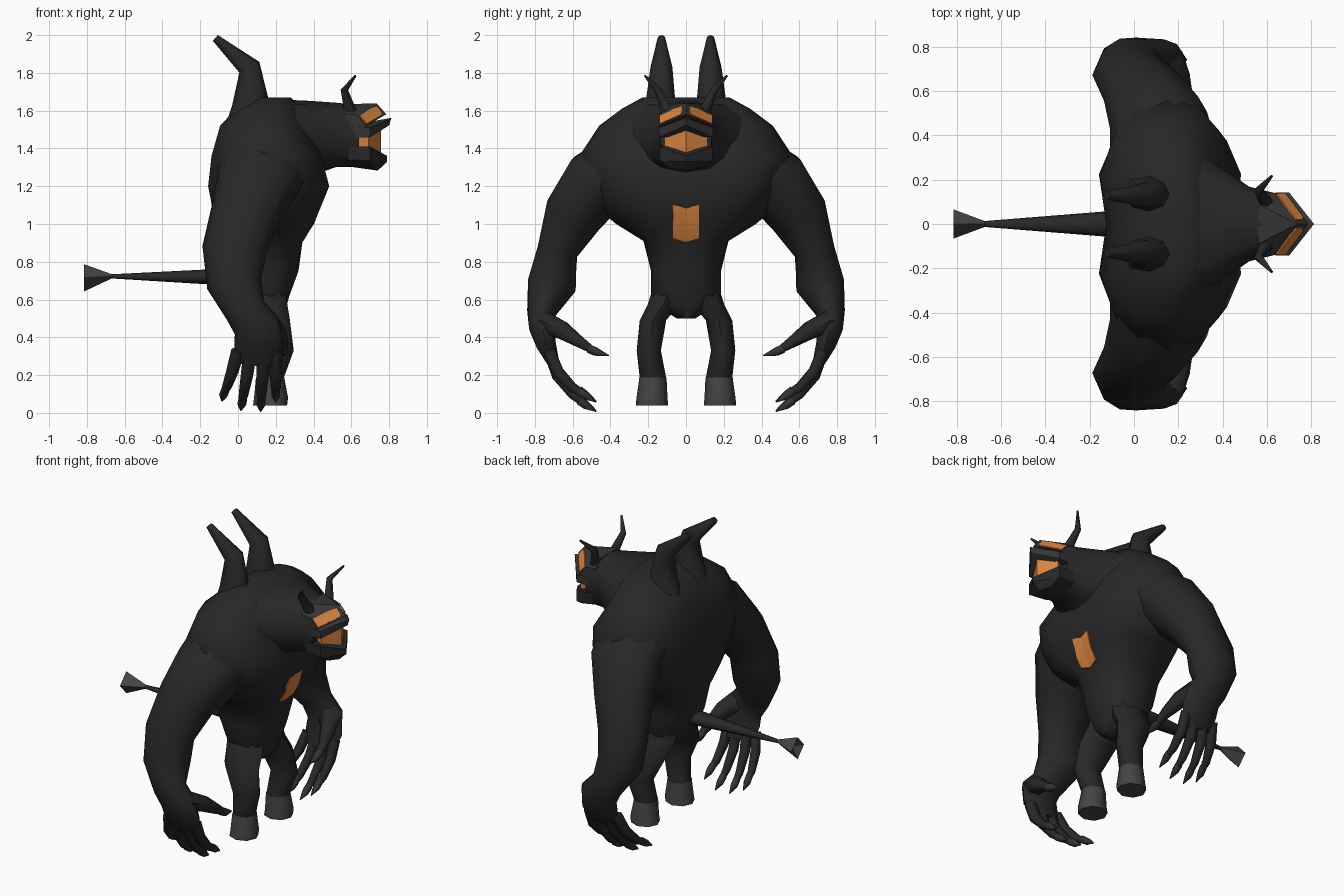
import bpy, bmesh, math
from mathutils import Vector

def material(name, rgb):
    m = bpy.data.materials.new(name)
    m.diffuse_color = (*rgb, 1)
    return m

HIDE = material("charcoal hide", (0.021, 0.021, 0.021))
RIM = material("dark grey claw", (0.034, 0.034, 0.034))
HOOF = material("grey hoof", (0.058, 0.058, 0.058))
GLOW = material("orange glow", (0.70, 0.23, 0.05))
X, Y, Z = Vector((1, 0, 0)), Vector((0, 1, 0)), Vector((0, 0, 1))

def finish(bm, name, mat, angle):
    bmesh.ops.recalc_face_normals(bm, faces=bm.faces)
    me = bpy.data.meshes.new(name)
    bm.to_mesh(me)
    bm.free()
    me.materials.append(mat)
    me.shade_smooth()
    me.set_sharp_from_angle(angle=math.radians(angle))
    ob = bpy.data.objects.new(name, me)
    bpy.context.collection.objects.link(ob)
    return ob

def spow(v, p):
    return math.copysign(abs(v) ** (2 / p), v)

def tube(name, secs, mat=HIDE, ref=X, axis=None, n=8, p=2.0, mirror=False, angle=62):
    """Loft of sections (x, y, z, radius along ref, other radius)."""
    bm = bmesh.new()
    cs = [Vector(s[:3]) for s in secs]
    for side in ((1, -1) if mirror else (1,)):
        rings = []
        for i, s in enumerate(secs):
            a, b = cs[max(i - 1, 0)], cs[min(i + 1, len(cs) - 1)]
            t = axis or (b - a).normalized()
            u = (ref - t * ref.dot(t)).normalized()
            v = t.cross(u)
            ring = []
            for k in range(n):
                w = 2 * math.pi * k / n
                co = cs[i] + u * s[3] * spow(math.cos(w), p) + v * s[4] * spow(math.sin(w), p)
                co.y *= side
                ring.append(bm.verts.new(co))
            rings.append(ring)
        for r, q in zip(rings, rings[1:]):
            for k in range(n):
                bm.faces.new((r[k], r[(k + 1) % n], q[(k + 1) % n], q[k]))
        bm.faces.new(rings[0])
        bm.faces.new(rings[-1])
    return finish(bm, name, mat, angle)

def hull(name, pts, mat=HIDE, mirror=True):
    """Convex solid; points are mirrored across the y = 0 plane."""
    bm = bmesh.new()
    allp = {tuple(q) for q in pts}
    if mirror:
        allp |= {(x, -y, z) for x, y, z in allp if y}
    vs = [bm.verts.new(q) for q in sorted(allp)]
    bmesh.ops.convex_hull(bm, input=vs)
    bmesh.ops.delete(bm, geom=[v for v in bm.verts if not v.link_faces], context='VERTS')
    return finish(bm, name, mat, 25)

# Torso: (height, back x, front x, half width, depth of the chest groove)
prof = [(.50, .06, .23, .05, 0), (.56, .02, .255, .14, 0), (.62, -.02, .272, .185, 0),
        (.75, -.09, .32, .185, 0), (.91, -.12, .357, .225, .02), (1.0, -.14, .42, .37, .035),
        (1.06, -.15, .445, .44, .05), (1.2, -.18, .505, .50, .05), (1.36, -.16, .46, .565, .03),
        (1.52, -.11, .37, .46, 0), (1.61, -.01, .34, .34, 0), (1.67, .09, .28, .23, 0)]
torso = tube("torso", [((b + f) / 2, 0, z, (f - b) / 2, w) for z, b, f, w, g in prof],
             axis=Z, n=16, p=2.4)
for i, (z, b, f, w, g) in enumerate(prof):          # chest and spine grooves
    torso.data.vertices[i * 16].co.x -= g
    if .9 < z < 1.6:
        torso.data.vertices[i * 16 + 8].co.x += .055

# Neck and skull
tube("neck", [(.20, 0, 1.42, .42, .24), (.38, 0, 1.452, .265, .20),
              (.52, 0, 1.472, .168, .17), (.64, 0, 1.465, .138, .165)],
     ref=Y, axis=X, n=12, p=2.6)

# Head: brow block, upper lip, mouth, jaw
A, B, C = Vector((.68, .14, 1.52)), Vector((.63, .14, 1.577)), Vector((.735, 0, 1.638))
D = A + C - B
hull("brow", [A, B, C, D, (.56, .14, 1.585), (.56, .09, 1.635), (.56, .14, 1.46)], RIM)
hull("upper_lip", [(.58, .14, 1.52), (.70, .142, 1.51), (.70, .142, 1.46), (.58, .14, 1.455),
                   (.812, 0, 1.562), (.80, 0, 1.522)], RIM)
hull("mouth", [(.69, .115, 1.40), (.69, .115, 1.465), (.757, 0, 1.53), (.757, 0, 1.36),
               (.6, .06, 1.40), (.6, .06, 1.46)], GLOW)
hull("jaw", [(.70, .14, 1.41), (.70, .14, 1.335), (.79, 0, 1.36), (.79, 0, 1.33),
             (.74, 0, 1.283), (.71, .08, 1.295), (.58, .14, 1.41), (.58, .13, 1.34),
             (.58, .05, 1.305)])

# Eyes: thin plates on the slanted brow faces
nrm = (C - B).cross(A - B).normalized()
if nrm.x < 0:
    nrm = -nrm
for side, label in ((1, "left"), (-1, "right")):
    pts = []
    for u, v in ((.03, .12), (.03, .9), (.8, .9), (.88, .7), (.88, .15), (.6, .06)):
        q = B + (C - B) * u + (A - B) * v
        for o in (-.002, .007):
            r = q + nrm * o
            pts.append((r.x, r.y * side, r.z))
    hull(label + "_eye", pts, GLOW, mirror=False)

# Chest plate: two thin halves folded along the chest groove
for side, label in ((1, "left"), (-1, "right")):
    plate = []
    for xc, xe, zc, ze in ((.412, .42, 1.085, 1.10), (.385, .393, 1.0, 1.0), (.337, .351, .905, .925)):
        for o in (.005, -.012):
            plate += [(xc + o, 0, zc), (xe + o, .068 * side, ze)]
    hull(label + "_chest_plate", plate, GLOW, mirror=False)

# Horns on the head and on the back
tube("head_horns", [(.60, .09, 1.58, .035, .035), (.563, .15, 1.71, .02, .022),
                    (.622, .217, 1.785, .006, .006)], n=6, mirror=True)
tube("back_horns", [(.05, .14, 1.44, .12, .14), (.07, .135, 1.63, .08, .10),
                    (.06, .13, 1.83, .058, .06), (-.12, .13, 1.985, .02, .02)],
     ref=Y, n=8, mirror=True)

# Tail with flared tuft
tube("tail", [(.0, 0, .72, .065, .045), (-.15, 0, .72, .055, .04), (-.69, 0, .723, .012, .01)],
     ref=Y, axis=-X)
tube("tail_tuft", [(-.67, 0, .723, .012, .012), (-.815, 0, .715, .066, .072),
                   (-.78, 0, .718, .01, .01)], HOOF, ref=Y, axis=-X, n=4, angle=20)

# Arms down to the palms
tube("arms", [(.14, .28, 1.36, .25, .17), (.11, .47, 1.22, .225, .19),
              (.04, .59, 1.06, .185, .165), (-.02, .68, .86, .17, .112),
              (-.02, .71, .68, .145, .135), (.04, .765, .54, .11, .078),
              (.10, .765, .46, .125, .07), (.11, .74, .36, .13, .055),
              (.10, .70, .26, .10, .032)], n=10, mirror=True)

# Fingers and thumb, each ending in a claw
for i, (x0, x1, dz) in enumerate(((.0, -.085, .05), (.065, .015, .0),
                                  (.135, .12, -.005), (.20, .20, .045))):
    px = lambda t: x0 + (x1 - x0) * t
    tube(f"finger_{i + 1}", [(px(0), .725, .33, .036, .036), (px(.35), .68, .2 + dz * .4, .033, .036),
                             (px(.7), .60, .10 + dz * .7, .026, .028),
                             (px(.85), .55, .06 + dz, .02, .02)], n=6, mirror=True)
    tube(f"finger_claw_{i + 1}", [(px(.8), .565, .07 + dz, .023, .026),
                                  (px(.9), .53, .045 + dz, .024, .024),
                                  (px(1), .475, .012 + dz, .003, .003)],
         RIM, n=6, mirror=True)
tube("thumb", [(.15, .75, .48, .075, .065), (.20, .66, .44, .055, .055), (.23, .57, .38, .036, .036),
               (.24, .50, .335, .022, .022)], n=6, mirror=True)
tube("thumb_claw", [(.238, .515, .34, .026, .026), (.24, .48, .325, .027, .027),
                    (.24, .408, .303, .003, .003)], RIM, n=6, mirror=True)

# Legs and hooves
tube("legs", [(.12, .085, .68, .13, .085), (.13, .115, .58, .13, .085),
              (.15, .175, .49, .125, .07), (.20, .197, .33, .095, .064),
              (.17, .175, .185, .072, .07)], axis=Z, mirror=True)
tube("hooves", [(.17, .175, .187, .075, .072), (.175, .18, .08, .09, .082),
                (.17, .18, .04, .09, .086)], HOOF, axis=Z, mirror=True)
